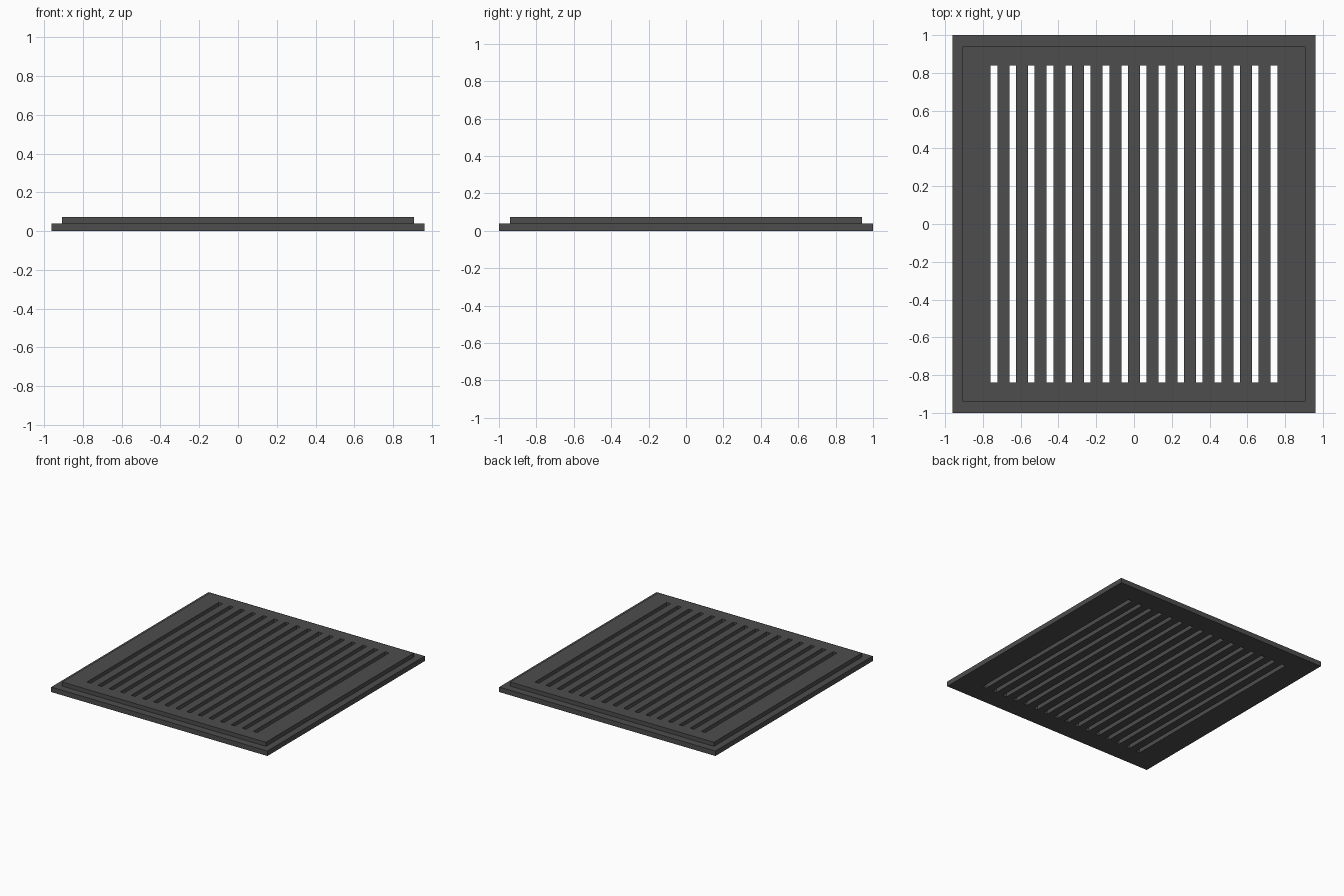
import bpy, bmesh

if "Cube" in bpy.data.objects:
    bpy.data.objects.remove(bpy.data.objects["Cube"])

BARS = 15
PITCH = 0.0988
SLOT_W = 0.035
SLOT_HALF_LEN = 0.838

dark = bpy.data.materials.new("dark_grey")
dark.diffuse_color = (0.075, 0.075, 0.075, 1)
dark.use_nodes = True
dark.node_tree.nodes["Principled BSDF"].inputs["Base Color"].default_value = dark.diffuse_color


def make_object(name, bm):
    bmesh.ops.recalc_face_normals(bm, faces=bm.faces)
    mesh = bpy.data.meshes.new(name)
    bm.to_mesh(mesh)
    bm.free()
    obj = bpy.data.objects.new(name, mesh)
    bpy.context.collection.objects.link(obj)
    return obj


# Stepped plate: wide flange below, raised panel above
bm = bmesh.new()
loops = []
for hx, hy, z in [(0.962, 1, 0), (0.962, 1, 0.04), (0.907, 0.94, 0.04), (0.907, 0.94, 0.073)]:
    loops.append([bm.verts.new((sx * hx, sy * hy, z))
                  for sx, sy in ((-1, -1), (1, -1), (1, 1), (-1, 1))])
for a, b in zip(loops, loops[1:]):
    for i in range(4):
        j = (i + 1) % 4
        bm.faces.new((a[i], a[j], b[j], b[i]))
bm.faces.new(loops[0])
bm.faces.new(loops[-1])
grate = make_object("vent_grate", bm)
grate.data.materials.append(dark)

# Slot cutters: one gap on each side of every bar
bm = bmesh.new()
for i in range(BARS + 1):
    x = (i - BARS / 2) * PITCH
    verts = bmesh.ops.create_cube(bm, size=1)["verts"]
    bmesh.ops.scale(bm, vec=(SLOT_W, 2 * SLOT_HALF_LEN, 0.3), verts=verts)
    bmesh.ops.translate(bm, vec=(x, 0, 0.03), verts=verts)
cutter = make_object("slot_cutter", bm)

# Cut the slots and bake the result
mod = grate.modifiers.new("slots", 'BOOLEAN')
mod.operation = 'DIFFERENCE'
mod.solver = 'EXACT'
mod.object = cutter
bpy.context.view_layer.objects.active = grate
bpy.ops.object.modifier_apply(modifier=mod.name)
bpy.data.objects.remove(cutter)
